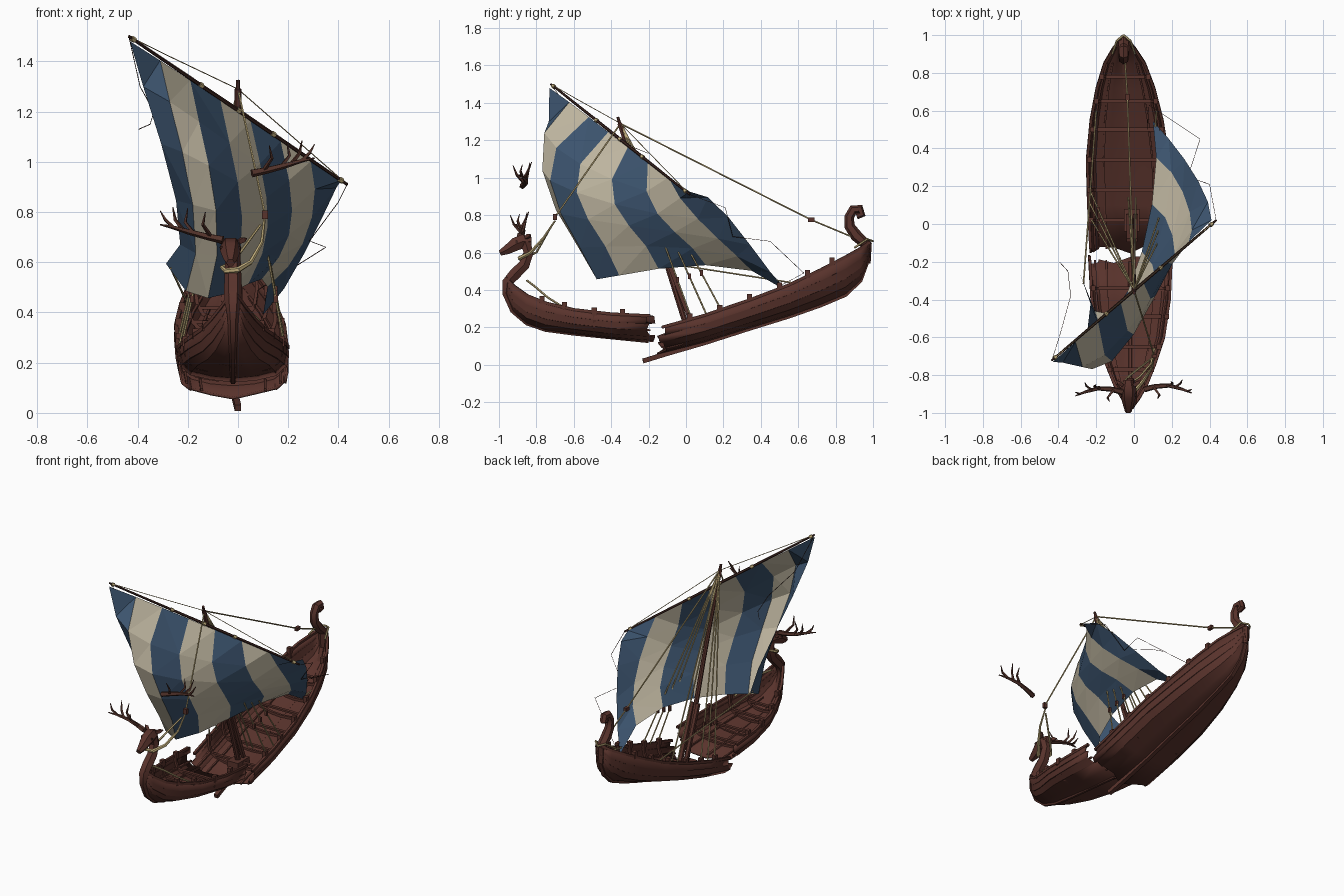
import bpy, bmesh, math, random
from mathutils import Vector as V, Matrix

if "Cube" in bpy.data.objects:
    bpy.data.objects.remove(bpy.data.objects["Cube"])
random.seed(4)

def mat(name, r, g, b):
    m = bpy.data.materials.new(name)
    m.diffuse_color = (r, g, b, 1)
    m.use_nodes = True
    m.node_tree.nodes["Principled BSDF"].inputs["Base Color"].default_value = m.diffuse_color
    return m

WOOD = mat("red brown wood", .100, .033, .025)
DARK = mat("dark wood", .045, .018, .014)
BLUE = mat("blue cloth", .046, .090, .160)
CREAM = mat("cream cloth", .54, .485, .365)
ROPE = mat("tan rope", .56, .44, .21)
HORN = mat("antler brown", .085, .032, .023)

def obj(name, bm, *mats):
    me = bpy.data.meshes.new(name)
    bm.to_mesh(me)
    bm.free()
    for m in mats:
        me.materials.append(m)
    o = bpy.data.objects.new(name, me)
    bpy.context.collection.objects.link(o)
    return o

def tube(name, pts, r, m, n=6):
    """Sweep an n-gon along pts; r is one radius or one per point."""
    pts = [V(p) for p in pts]
    r = r if isinstance(r, (list, tuple)) else [r] * len(pts)
    bm, rings, prev = bmesh.new(), [], None
    for i, p in enumerate(pts):
        t = (pts[min(i + 1, len(pts) - 1)] - pts[max(i - 1, 0)]).normalized()
        q = t.to_track_quat('Z', 'X') if prev is None else prev.rotation_difference(t) @ q
        prev = t
        a = [2 * math.pi * (k + .5) / n for k in range(n)]
        rings.append([bm.verts.new(p + q @ V((math.cos(x) * r[i], math.sin(x) * r[i], 0))) for x in a])
    for A, B in zip(rings, rings[1:]):
        for k in range(n):
            bm.faces.new((A[k], A[(k + 1) % n], B[(k + 1) % n], B[k]))
    bm.faces.new(rings[0][::-1])
    bm.faces.new(rings[-1])
    o = obj(name, bm, m)
    if n > 4:
        o.data.shade_smooth()
        o.data.set_sharp_from_angle(angle=math.radians(40))
    return o

def box(name, loc, size, m):
    bm = bmesh.new()
    bmesh.ops.create_cube(bm, size=1, matrix=Matrix.Translation(loc) @ Matrix.Diagonal((*size, 1)))
    return obj(name, bm, m)

# ---- hull halves: stations are (y, half width, gunwale z, keel z)
BOW = [(-.19, .215, .262, .128), (-.4, .205, .272, .145), (-.6, .175, .295, .17), (-.75, .125, .33, .19),
       (-.85, .085, .37, .225), (-.92, .045, .42, .285), (-.965, .012, .465, .39)]
STERN = [(-.13, .212, .200, .065), (.1, .217, .265, .125), (.34, .215, .347, .20), (.55, .188, .427, .265),
         (.72, .15, .508, .325), (.85, .105, .575, .38), (.93, .055, .62, .45), (.98, .012, .655, .57)]
# half section of overlapping planks, (width, height) from gunwale to keel
PLANKS = [(1, 1), (1.02, .7), (1.0, .7), (.97, .42), (.95, .42), (.8, .2), (.78, .2), (.42, .06)]
SECTION = PLANKS + [(0, 0)] + [(-w, h) for w, h in PLANKS[::-1]]

def cx(y):
    return -.018 if y < 0 else -.02 - .035 * y

def at(st, y, w, h):
    """Point on the hull at length y, width fraction w, height fraction h."""
    for a, b in zip(st, st[1:]):
        if min(a[0], b[0]) - .1 * (a is st[0]) <= y <= max(a[0], b[0]) + .1 * (a is st[0]):
            f = (y - a[0]) / (b[0] - a[0])
            hw, zg, zk = [a[i] + (b[i] - a[i]) * f for i in (1, 2, 3)]
            return V((cx(y) + w * hw, y, zk + (zg - zk) * h))

def hull(name, st, ribs):
    bm, rings = bmesh.new(), []
    for i, s in enumerate(st):
        ring = []
        for w, h in SECTION:
            y = s[0] + (random.uniform(-.03, .03) if i == 0 else 0)   # splintered break
            ring.append(bm.verts.new(at(st, y, w, h)))
        rings.append(ring)
    for A, B in zip(rings, rings[1:]):
        for k in range(len(A) - 1):
            bm.faces.new((A[k], A[k + 1], B[k + 1], B[k]))
    bmesh.ops.recalc_face_normals(bm, faces=bm.faces)
    o = obj(name + "_planking", bm, WOOD)
    o.data.shade_smooth()
    o.data.set_sharp_from_angle(angle=math.radians(30))
    s = o.modifiers.new("thickness", 'SOLIDIFY')
    s.thickness, s.offset = .011, 0
    for side in (-1, 1):
        tube(name + "_gunwale", [at(st, s[0], side, 1) for s in st], .011, WOOD, 4)
        for w, h in ((.88, .42), (.6, .2)):
            tube(name + "_stringer", [at(st, s[0], side * w, h) for s in st[:-2]], .007, WOOD, 4)
    for y in ribs:
        path = [(.95, .95), (.95, .72), (.88, .42), (.7, .22), (.35, .12), (0, .09)]
        path += [(-w, h) for w, h in path[-2::-1]]
        tube(name + "_rib", [at(st, y, w, h) for w, h in path], .011, WOOD, 4)
        for side in (-1, 1):
            box(name + "_rib_head", at(st, y, side * .95, 1.07), (.024, .028, .042), WOOD)
        a = at(st, y, .8, .36)
        box(name + "_floor_beam", (cx(y), y, a.z), (2 * (a.x - cx(y)), .02, .012), WOOD)

hull("bow", BOW, (-.34, -.49, -.65, -.77))
hull("stern", STERN, (.02, .18, .34, .50, .65, .78))

# ---- keels, posts and figurehead
def yz(x, pts):
    return [(x, y, z) for y, z in pts]

tube("bow_keel_and_neck", yz(-.02, [(-.2, .128), (-.6, .168), (-.75, .188), (-.85, .222), (-.925, .29), (-.962, .38),
     (-.955, .44), (-.915, .485), (-.865, .535), (-.842, .6), (-.86, .66)]),
     [.014] * 4 + [.018, .022, .032, .036, .034, .031, .03], WOOD)
tube("stern_keel", [(0, -.23, .02), (-.01, -.1, .06), (-.02, .1, .118), (-.03, .34, .195), (-.04, .55, .26),
     (-.045, .72, .32), (-.05, .85, .375), (-.053, .93, .45), (-.055, .97, .56)], .018, WOOD, 4)
tube("stern_curl", yz(-.055, [(.965, .54), (.965, .64), (.91, .69), (.875, .74), (.872, .79), (.895, .83), (.93, .832),
     (.94, .805), (.912, .795)]), [.022, .03, .032, .028, .026, .026, .025, .022, .018], WOOD)
tube("stag_head", yz(-.03, [(-.825, .66), (-.87, .66), (-.91, .645), (-.96, .613), (-.995, .597)]),
     [.025, .043, .041, .028, .017], WOOD)
for s in (-1, 1):
    tube("ear", [(-.03 + s * .03, -.855, .68), (-.03 + s * .05, -.84, .69), (-.03 + s * .065, -.83, .695)],
         [.012, .014, .002], WOOD, 4)
    box("eye", (-.03 + s * .036, -.905, .657), (.008, .014, .012), DARK)

def antler(name, root, s):
    def P(x, y, z):
        return V(root) + V((s * x, y, z))
    tube(name, [P(0, 0, 0), P(.06, .015, .012), P(.13, .02, .03), P(.2, 0, .05), P(.25, -.02, .06)],
         [.017, .014, .012, .008, .003], HORN, 5)
    for a, b, c in (((.05, .01, .015), (.08, -.03, .06), (.07, -.05, .11)),
                    ((.12, .02, .03), (.15, .03, .07), (.14, .04, .125)),
                    ((.16, .01, .04), (.19, .03, .08), (.2, .05, .13)),
                    ((.2, 0, .05), (.23, -.01, .08), (.25, 0, .115))):
        tube(name + "_tine", [P(*a), P(*b), P(*c)], [.009, .007, .002], HORN, 4)

antler("left_antler", (-.06, -.89, .69), -1)
antler("broken_antler", (.055, -.875, .955), 1)

# ---- mast and yard
TOP = V((0, -.35, 1.29))
A, B = V((-.435, -.722, 1.5)), V((.435, .02, .91))
tube("mast", [(-.012, .03, .12), (-.005, -.17, .75), (0, -.345, 1.26), (0, -.365, 1.325)],
     [.017, .014, .011, .008], WOOD, 8)
tube("mast_cap", [(0, -.315, 1.17), (0, -.355, 1.29)], .014, WOOD)
box("mast_step", (-.012, .02, .15), (.08, .12, .04), WOOD)
for x in (-.03, .008):
    tube("mast_partner", [(x, .045, .18), (x, -.085, .52)], .014, WOOD, 4)
tube("yard", [A, (A + B) / 2, B], [.006, .009, .006], DARK)
for f in (.02, .33, .5, .66, .97):
    p, d = A.lerp(B, f), (B - A).normalized() * .009
    tube("yard_lashing", [p - d, p + d], .0115, ROPE)

# ---- torn billowing sail: a smooth patch through 4 x 4 points
CTRL = [[(-.43, -.73, 1.48), (-.15, -.485, 1.298), (.13, -.24, 1.108), (.41, .02, .925)],
        [(-.33, -.70, 1.15), (-.09, -.69, 1.02), (.18, -.25, .86), (.36, .19, .83)],
        [(-.235, -.52, .78), (-.05, -.60, .74), (.17, -.11, .69), (.24, .38, .59)],
        [(-.287, -.26, .594), (-.09, -.45, .46), (.08, .02, .53), (.10, .545, .39)]]

def basis(t):
    n = (0, 1 / 3, 2 / 3, 1)
    return [math.prod((t - n[j]) / (n[i] - n[j]) for j in range(4) if j != i) for i in range(4)]

def sail_pt(u, v):
    bu, bv = basis(u), basis(v)
    return sum((V(CTRL[j][i]) * bu[i] * bv[j] for i in range(4) for j in range(4)), V())

bm = bmesh.new()
grid = [[bm.verts.new(sail_pt(i / 7, j / 5)) for i in range(8)] for j in range(6)]
for j in range(5):
    for i in range(7):
        f = bm.faces.new((grid[j][i], grid[j + 1][i], grid[j + 1][i + 1], grid[j][i + 1]))
        f.material_index = i % 2            # alternating stripes
bmesh.ops.triangulate(bm, faces=bm.faces)
obj("sail", bm, BLUE, CREAM)

# ---- rigging
R = .0045
tube("stern_stay", [TOP, (-.035, .67, .775), (-.055, .97, .65)], R, ROPE, 5)
box("stern_stay_block", (-.035, .67, .775), (.02, .035, .022), WOOD)
tube("bow_stay", [TOP, (.108, -.70, .79)], R, ROPE, 5)
box("bow_stay_block", (.108, -.70, .79), (.024, .02, .034), WOOD)
tube("neck_rope", [(.105, -.70, .77), (.095, -.76, .68), (.05, -.83, .60), (0, -.89, .57), (-.05, -.885, .565),
     (-.065, -.85, .58), (-.02, -.80, .60), (.09, -.715, .75)], [.005, .007, .010, .012, .011, .008, .006, .005], ROPE)
tube("bow_hauling_rope", [(.108, -.66, .31), (.09, -.74, .36), (.03, -.81, .42), (-.03, -.85, .45)], .006, ROPE)
for s in (-1, 1):
    tube("stern_lashing", [(-.055, 1.0, .66), (-.055 + s * .036, .97, .672), (-.055 + s * .06, .9, .625)], .006, ROPE)
    for y in (.03, .11, .19):               # shrouds with blocks
        foot = at(STERN, y, s * .97, 1)
        tube("shroud", [TOP, foot], R, ROPE, 5)
        box("shroud_block", TOP.lerp(foot, .8), (.016, .016, .03), WOOD)
    tube("aft_brace", [sail_pt(.98 if s > 0 else .02, .98), at(STERN, .6, s * .9, .9)], R, ROPE, 5)
for end, f in ((A, .33), (B, .34)):         # yard lifts
    p = end.lerp((A + B) / 2, 1 - f * 1.9) + V((0, 0, .03))
    tube("yard_lift", [TOP, p, end], .0022, ROPE, 4)
for x in (-.03, .01):
    tube("halyard", [TOP, (x, .14, .2)], R, ROPE, 5)
tube("right_loose_sheet", [B, (.40, .21, .84), (.285, .25, .685), (.35, .45, .66), (.08, .63, .49), (.07, .5, .42)],
     .0016, DARK, 4)
tube("left_loose_sheet", [A, (-.39, -.58, 1.3), (-.335, -.38, 1.2), (-.35, -.25, 1.15), (-.395, -.2, 1.13)],
     .0016, DARK, 4)
